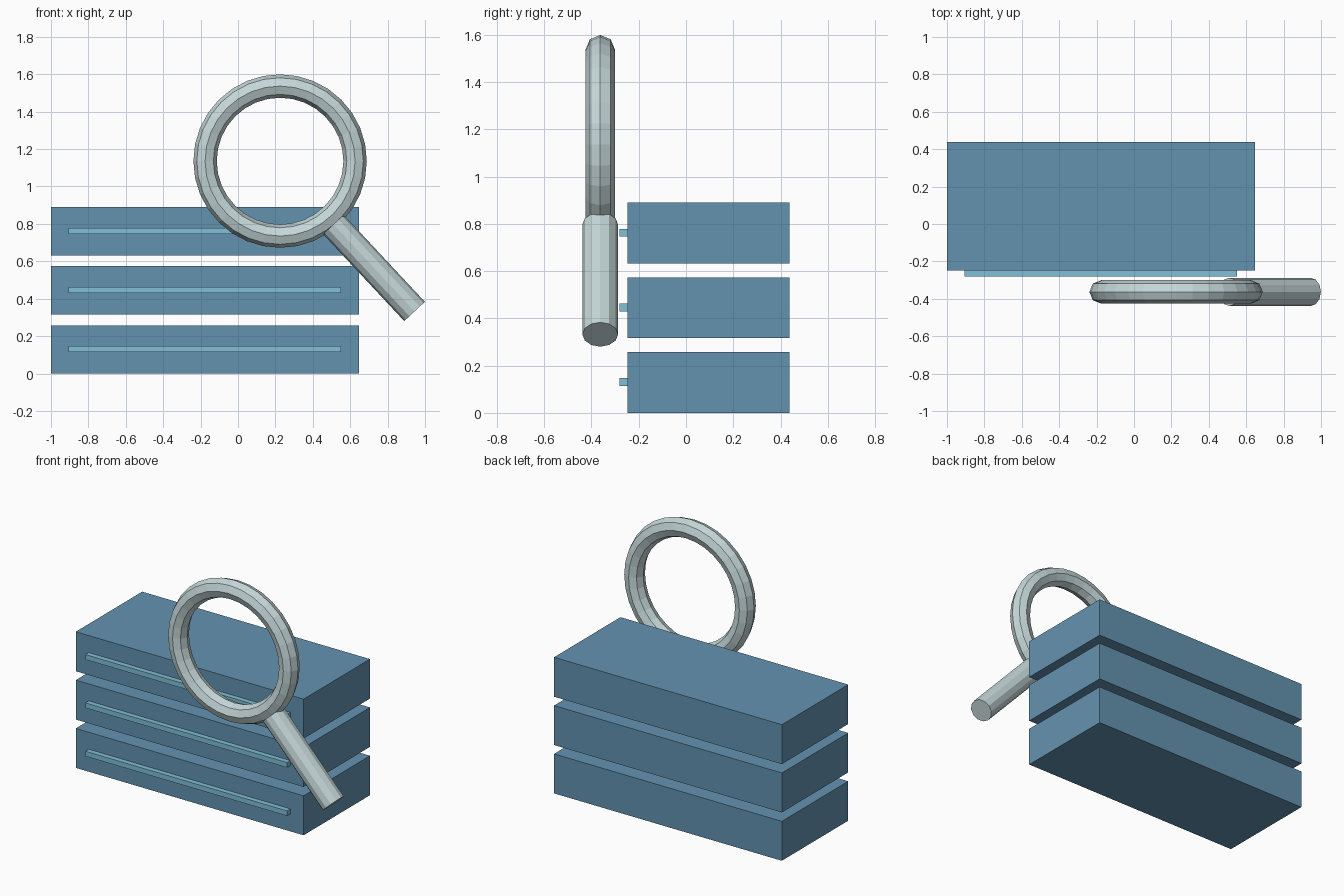
import bpy
import math
from mathutils import Vector

cube = bpy.data.objects.get("Cube")
if cube:
    bpy.data.objects.remove(cube, do_unlink=True)


def make_material(name, color):
    mat = bpy.data.materials.new(name)
    mat.use_nodes = True
    mat.diffuse_color = (*color, 1)
    mat.node_tree.nodes["Principled BSDF"].inputs["Base Color"].default_value = (*color, 1)
    return mat


blue = make_material("steel_blue", (0.127, 0.291, 0.434))
aqua = make_material("light_aqua", (0.216, 0.527, 0.672))
silver = make_material("pale_silver", (0.56, 0.68, 0.69))


def finish(name, mat):
    obj = bpy.context.object
    obj.name = obj.data.name = name
    obj.data.materials.clear()
    obj.data.materials.append(mat)
    return obj


def box(name, low, high, mat):
    low, high = Vector(low), Vector(high)
    bpy.ops.mesh.primitive_cube_add(size=1, location=(low + high) / 2)
    obj = finish(name, mat)
    obj.scale = high - low
    bpy.ops.object.transform_apply(location=False, rotation=False, scale=True)


# Three stacked slabs, each with a raised strip on the front
for i, level in enumerate(("bottom", "middle", "top")):
    z = 0.316 * i
    box(f"{level}_slab", (-1, -0.248, z), (0.648, 0.438, z + 0.258), blue)
    box(f"{level}_strip", (-0.907, -0.282, z + 0.114), (0.552, -0.248, z + 0.147), aqua)

# Magnifying glass ring, open in the middle
glass_y = -0.363
bpy.ops.mesh.primitive_torus_add(
    major_radius=0.401, minor_radius=0.0625, major_segments=32, minor_segments=8,
    location=(0.225, glass_y, 1.136), rotation=(math.pi / 2, 0, 0))
finish("lens_ring", silver)

# Handle running down to the lower right
start, end = Vector((0.51, glass_y, 0.797)), Vector((0.944, glass_y, 0.332))
axis = end - start
bpy.ops.mesh.primitive_cylinder_add(
    vertices=12, radius=0.0755, depth=axis.length, location=(start + end) / 2,
    rotation=(0, math.atan2(axis.x, axis.z), 0))
finish("handle", silver)
